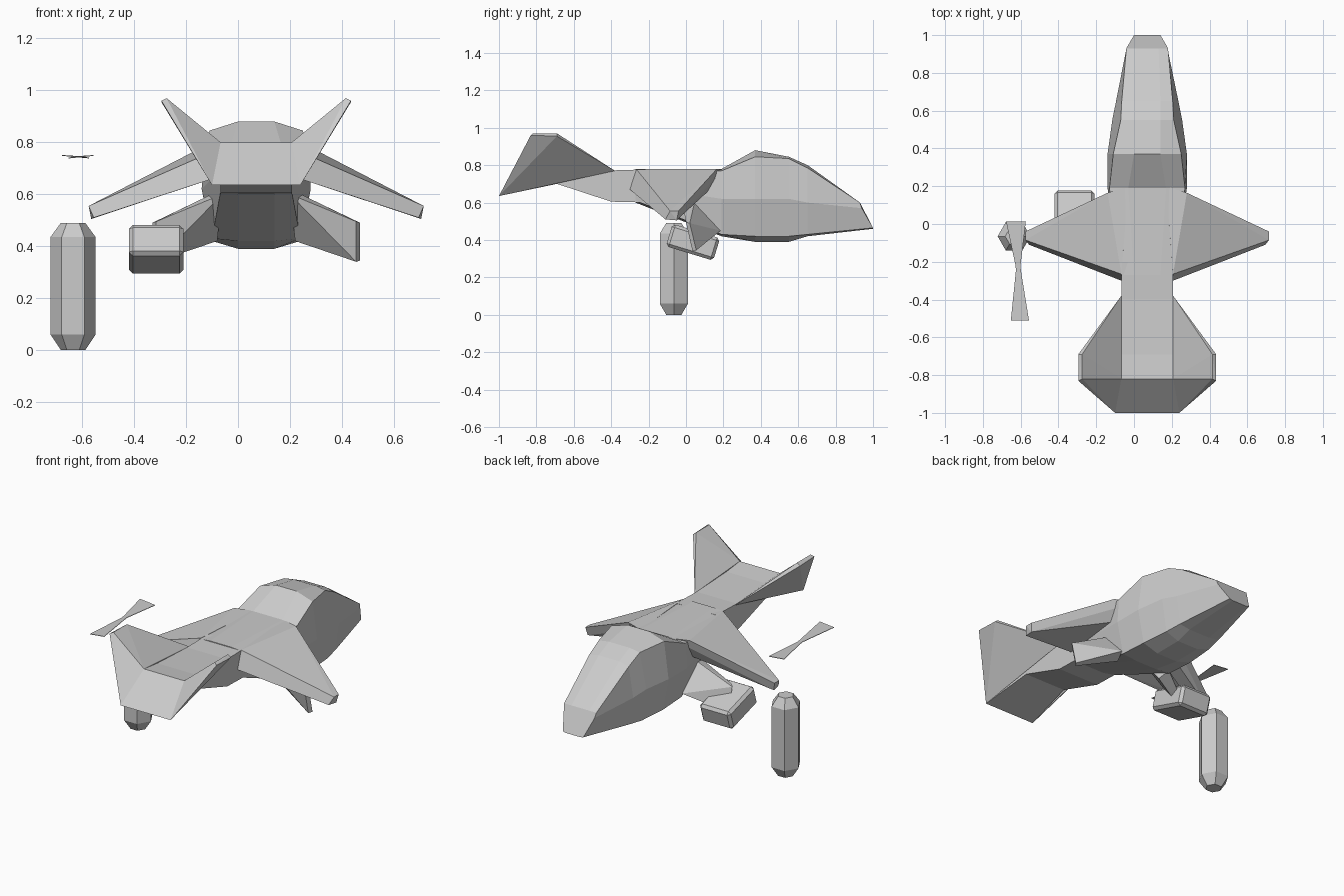
import bpy, bmesh, math
from mathutils import Vector

cube = bpy.data.objects.get("Cube")
if cube:
    bpy.data.objects.remove(cube, do_unlink=True)

AXIS = 0.07  # centre line of the aircraft

grey = bpy.data.materials.new("plain grey")
grey.use_nodes = True
grey.diffuse_color = (0.6, 0.6, 0.6, 1)
grey.node_tree.nodes["Principled BSDF"].inputs["Base Color"].default_value = grey.diffuse_color


def finish(bm, name):
    bmesh.ops.recalc_face_normals(bm, faces=bm.faces)
    mesh = bpy.data.meshes.new(name)
    bm.to_mesh(mesh)
    bm.free()
    mesh.materials.append(grey)
    obj = bpy.data.objects.new(name, mesh)
    bpy.context.collection.objects.link(obj)
    return obj


def loft(name, rings):
    """Skin a list of equally long closed rings and cap both ends."""
    bm = bmesh.new()
    loops = [[bm.verts.new(p) for p in ring] for ring in rings]
    count = len(loops[0])
    for a, b in zip(loops, loops[1:]):
        for i in range(count):
            j = (i + 1) % count
            bm.faces.new((a[i], a[j], b[j], b[i]))
    bm.faces.new(loops[0])
    bm.faces.new(loops[-1])
    return finish(bm, name)


def symmetric_ring(half):
    """Close a half section of (half width, y, z) points across the axis."""
    right = [Vector((AXIS + w, y, z)) for w, y, z in half]
    left = [Vector((AXIS - w, y, z)) for w, y, z in reversed(half)]
    return right + left


def hull_pair(name, points):
    """Make a faceted solid on both sides of the axis."""
    for side, sign in (("left", 1), ("right", -1)):
        bm = bmesh.new()
        for w, y, z in points:
            bm.verts.new((AXIS + sign * w, y, z))
        result = bmesh.ops.convex_hull(bm, input=bm.verts)
        loose = [v for v in bm.verts if not v.link_faces]
        bmesh.ops.delete(bm, geom=loose, context='VERTS')
        bmesh.ops.dissolve_limit(bm, angle_limit=math.radians(1),
                                 verts=bm.verts, edges=bm.edges)
        finish(bm, side + "_" + name)


# Fuselage: bulging cabin tapering to a wedge nose
def section(y, *pairs):
    return symmetric_ring([(w, y, z) for w, z in pairs])


nose = symmetric_ring([(.06, .93, .6), (.11, .93, .6), (.105, .94, .57),
                       (.07, 1, .465), (.05, 1, .46)])
loft("fuselage", [
    section(-.27, (.07, .78), (.137, .775), (.137, .69), (.137, .61), (.07, .6)),
    section(.19, (.1, .78), (.2, .77), (.21, .62), (.17, .43), (.07, .42)),
    section(.37, (.07, .88), (.18, .845), (.21, .62), (.17, .42), (.07, .39)),
    section(.55, (.07, .845), (.14, .835), (.185, .62), (.155, .42), (.07, .39)),
    section(.65, (.07, .8), (.135, .785), (.165, .6), (.14, .43), (.07, .42)),
    nose])

# Tail boom with a slanted end
loft("tail_boom", [
    symmetric_ring([(.137, -.2, .778), (.137, -.2, .6)]),
    symmetric_ring([(.137, -.4, .772), (.137, -.4, .605)]),
    symmetric_ring([(.137, -.69, .785), (.137, -.69, .7)]),
    symmetric_ring([(.137, -.82, .8), (.17, -1, .635)])])

# V tail
hull_pair("tail_fin", [
    (.137, -.38, .77), (.137, -.82, .8), (.17, -1, .635), (.137, -.69, .74),
    (.345, -.69, .97), (.345, -.82, .97), (.365, -.83, .96), (.365, -.69, .955)])

# Drooping main wings
hull_pair("wing", [
    (.1, .2, .778), (.21, .165, .78), (.137, -.265, .778), (.137, -.3, .67),
    (.1, .15, .69), (.645, -.04, .555), (.645, -.085, .555),
    (.635, -.05, .505), (.625, -.11, .51)])

# Steep lower fins
hull_pair("lower_fin", [
    (.13, -.02, .6), (.13, .05, .62), (.15, .12, .42), (.17, .185, .45),
    (.385, 0, .495), (.4, .02, .49), (.385, .035, .34), (.4, .055, .345)])

# Pod hung on the right lower fin
bpy.ops.mesh.primitive_cube_add(size=1, location=(-.315, .037, .388),
                                rotation=(math.radians(-17), 0, 0))
pod = bpy.context.object
pod.name = "fin_pod"
pod.scale = (.21, .265, .125)
bpy.ops.object.transform_apply(location=False, rotation=False, scale=True)
pod.data.materials.append(grey)
bevel = pod.modifiers.new("bevel", 'BEVEL')
bevel.width = .016
bevel.segments = 1

# Six sided capsule with chamfered ends
def hexagon(radius, z):
    turns = [math.tau * i / 6 for i in range(6)]
    return [(-.635 + radius * math.cos(t), -.065 + radius * math.sin(t), z) for t in turns]


loft("capsule", [hexagon(.047, 0), hexagon(.087, .06), hexagon(.087, .435), hexagon(.047, .49)])

# Thin twin blade propeller, pinched at the hub
def blade_ring(y, x, half, twist):
    return [(x - half, y, .743 - twist), (x + half, y, .743 + twist),
            (x + half, y, .746 + twist), (x - half, y, .746 - twist)]


loft("propeller", [blade_ring(-.51, -.604, .048, .005), blade_ring(-.245, -.612, .013, 0),
                   blade_ring(-.22, -.614, .013, 0), blade_ring(.012, -.625, .052, -.005)])
